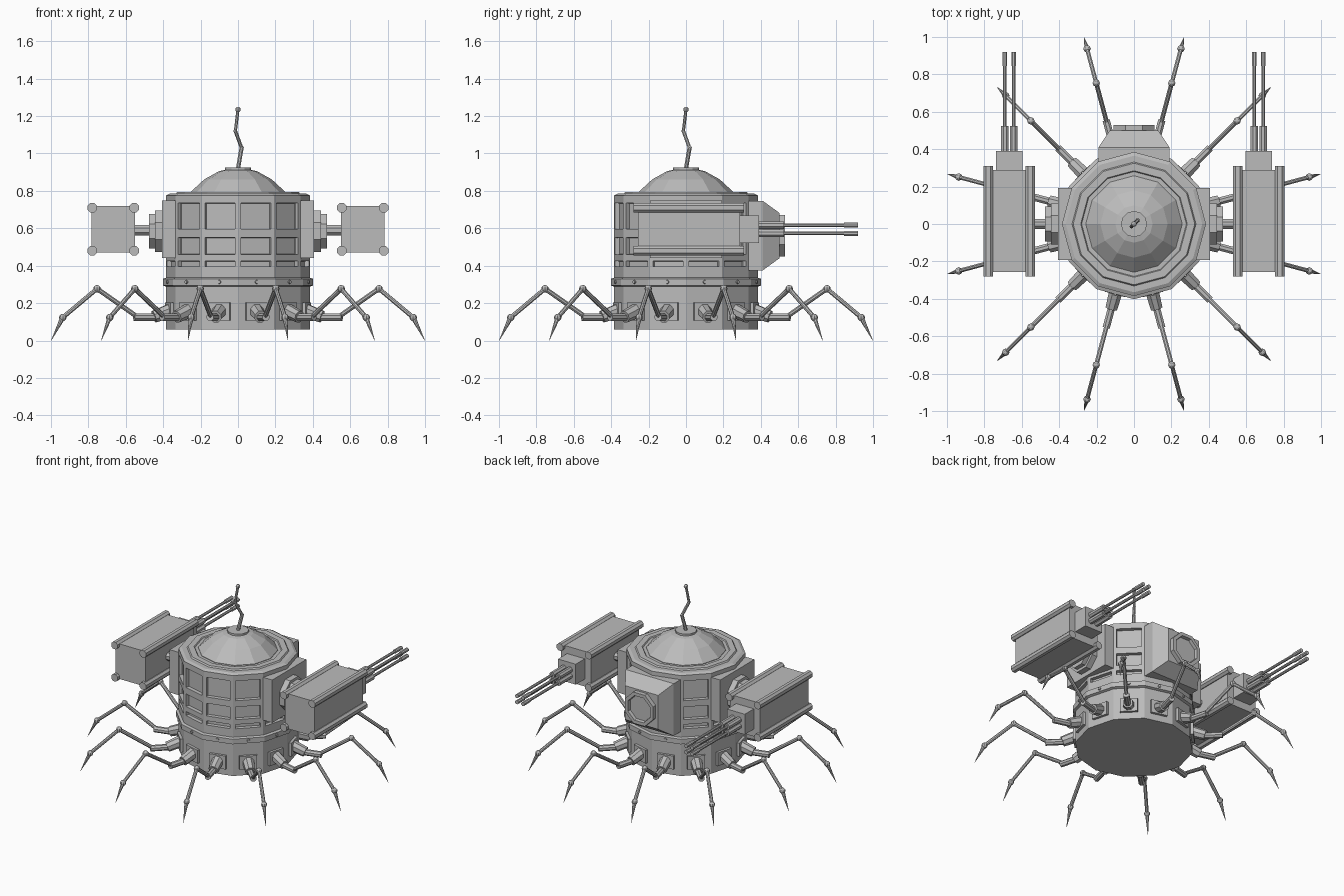
import bpy, bmesh, math
from mathutils import Vector, Matrix

if "Cube" in bpy.data.objects:
    bpy.data.objects.remove(bpy.data.objects["Cube"])

grey = bpy.data.materials.new("plain grey")
grey.diffuse_color = (0.5, 0.5, 0.5, 1)
grey.use_nodes = True
grey.node_tree.nodes["Principled BSDF"].inputs["Base Color"].default_value = grey.diffuse_color


def finish(name, bm):
    bmesh.ops.recalc_face_normals(bm, faces=bm.faces[:])
    me = bpy.data.meshes.new(name)
    bm.to_mesh(me)
    bm.free()
    me.materials.append(grey)
    ob = bpy.data.objects.new(name, me)
    bpy.context.collection.objects.link(ob)
    return ob


def add_box(bm, c, size, bevel=0):
    r = bmesh.ops.create_cube(bm, size=1, matrix=Matrix.Translation(c) @ Matrix.Diagonal((*size, 1)))
    if bevel:
        edges = {e for v in r["verts"] for e in v.link_edges if abs((e.verts[0].co - e.verts[1].co).y) > 0.1}
        bmesh.ops.bevel(bm, geom=list(edges), offset=bevel, segments=1, affect='EDGES')


def add_rod(bm, a, b, r1, r2=None, n=8):
    a, b = Vector(a), Vector(b)
    d = b - a
    m = Matrix.Translation((a + b) / 2) @ d.to_track_quat('Z', 'Y').to_matrix().to_4x4() @ Matrix.Rotation(math.pi / n, 4, 'Z')
    bmesh.ops.create_cone(bm, cap_ends=True, segments=n, radius1=r1,
                          radius2=r1 if r2 is None else r2, depth=d.length, matrix=m)


def add_ball(bm, c, r):
    bmesh.ops.create_uvsphere(bm, u_segments=8, v_segments=6, radius=r, matrix=Matrix.Translation(c))


def lathe(name, profile, n=12):
    bm = bmesh.new()
    rings = [[bm.verts.new((r * math.cos(math.tau * i / n), r * math.sin(math.tau * i / n), z))
              for i in range(n)] for r, z in profile]
    for lo, hi in zip(rings, rings[1:]):
        for i in range(n):
            j = (i + 1) % n
            bm.faces.new((lo[i], lo[j], hi[j], hi[i]))
    bm.faces.new(rings[0][::-1])
    bm.faces.new(rings[-1])
    return finish(name, bm)


# lower hull, riveted belt, roof rims and dome
lathe("lower_hull", [(0.385, 0.06), (0.385, 0.30)])
lathe("belt", [(0.385, 0.288), (0.402, 0.294), (0.402, 0.33), (0.385, 0.336)])
lathe("roof_edge", [(0.385, 0.775), (0.365, 0.785), (0.2, 0.785)])
lathe("roof_rim", [(0.335, 0.78), (0.325, 0.794), (0.285, 0.794), (0.28, 0.787), (0.2, 0.787)])
lathe("dome", [(0.258, 0.78), (0.258, 0.79), (0.18, 0.862), (0.1, 0.906), (0.07, 0.912), (0.07, 0.925)])

# upper hull: twelve sides, each with three recessed windows
bm = bmesh.new()
levels = [0.33, 0.395, 0.425, 0.46, 0.55, 0.595, 0.735, 0.776]
R, rim = 0.385, 0.09
outline = []
for i in range(12):
    a, b = (Vector((R * math.cos(math.radians(30 * k)), R * math.sin(math.radians(30 * k)), 0)) for k in (i, i + 1))
    outline += [a, a.lerp(b, rim), a.lerp(b, 1 - rim)]
rings = [[bm.verts.new((p.x, p.y, z)) for p in outline] for z in levels]
windows = []
for k in range(len(levels) - 1):
    for i in range(36):
        j = (i + 1) % 36
        f = bm.faces.new((rings[k][i], rings[k][j], rings[k + 1][j], rings[k + 1][i]))
        if i % 3 == 1 and k % 2 == 1:
            windows.append(f)
bm.normal_update()
bmesh.ops.inset_individual(bm, faces=windows, thickness=0.002, depth=-0.025)
bm.faces.new(rings[0][::-1])
bm.faces.new(rings[-1])
finish("upper_hull", bm)

# belt rivets, leg sockets and twelve legs
rivets, sockets, legs = bmesh.new(), bmesh.new(), bmesh.new()
for i in range(12):
    t = math.radians(15 + 30 * i)

    def P(r, z):
        return (r * math.cos(t), r * math.sin(t), z)
    add_rod(rivets, P(0.38, 0.313), P(0.396, 0.313), 0.012, 0.009)
    r = bmesh.ops.create_cube(sockets, size=1, matrix=Matrix.Rotation(t, 4, 'Z')
                              @ Matrix.Translation((0.375, 0, 0.155)) @ Matrix.Diagonal((0.03, 0.115, 0.095, 1)))
    add_rod(sockets, P(0.36, 0.165), P(0.465, 0.127), 0.04, 0.034)
    add_rod(legs, P(0.43, 0.125), P(0.575, 0.125), 0.021)
    add_rod(legs, P(0.55, 0.122), P(0.78, 0.277), 0.013)
    add_ball(legs, P(0.78, 0.277), 0.02)
    add_rod(legs, P(0.78, 0.277), P(0.97, 0.123), 0.012)
    add_ball(legs, P(0.97, 0.123), 0.02)
    add_rod(legs, P(0.97, 0.123), P(1.034, 0.0), 0.014, 0.0008)
finish("belt_rivets", rivets)
finish("leg_sockets", sockets)
finish("legs", legs)

# rear housing with an eight-sided porthole
bm = bmesh.new()
sections = [(0.30, 0.19, 0.375, 0.747), (0.41, 0.19, 0.375, 0.747), (0.50, 0.13, 0.44, 0.682)]
loops = [[bm.verts.new((x, y, z)) for x, z in ((-w, lo), (w, lo), (w, hi), (-w, hi))] for y, w, lo, hi in sections]
for A, B in zip(loops, loops[1:]):
    for i in range(4):
        bm.faces.new((A[i], A[(i + 1) % 4], B[(i + 1) % 4], B[i]))
bm.faces.new(loops[0])
bm.faces.new(loops[-1])
finish("rear_housing", bm)
bm = bmesh.new()
add_rod(bm, (0, 0.48, 0.56), (0, 0.53, 0.56), 0.12)
bm.normal_update()
front = [f for f in bm.faces if f.normal.y > 0.9]
bmesh.ops.inset_individual(bm, faces=front, thickness=0.025, depth=0)
bmesh.ops.inset_individual(bm, faces=front, thickness=0.004, depth=-0.022)
finish("rear_porthole", bm)

# side mounts and four-barrel guns
for side, s in (("left", -1), ("right", 1)):
    bm = bmesh.new()
    add_box(bm, (s * 0.355, 0, 0.595), (0.1, 0.385, 0.305))
    add_rod(bm, (s * 0.39, 0, 0.585), (s * 0.445, 0, 0.585), 0.12)
    add_rod(bm, (s * 0.44, 0, 0.585), (s * 0.475, 0, 0.585), 0.1)
    add_rod(bm, (s * 0.47, 0, 0.59), (s * 0.57, 0, 0.59), 0.03)
    finish(side + "_gun_mount", bm)

    cx, cz = s * 0.667, 0.595
    bm = bmesh.new()
    add_box(bm, (cx, 0.015, cz), (0.235, 0.545, 0.25))
    add_box(bm, (cx, 0.33, cz), (0.14, 0.12, 0.145))
    finish(side + "_gun_body", bm)
    rails, barrels = bmesh.new(), bmesh.new()
    for i in (-1, 1):
        for j in (-1, 1):
            add_box(rails, (cx + i * 0.112, 0.015, cz + j * 0.115), (0.05, 0.59, 0.05), 0.014)
            x, z = cx + i * 0.024, cz + j * 0.022
            add_rod(barrels, (x, 0.38, z), (x, 0.525, z), 0.021)
            add_rod(barrels, (x, 0.5, z), (x, 0.9, z), 0.01)
            add_rod(barrels, (x, 0.845, z), (x, 0.92, z), 0.014)
    finish(side + "_gun_rails", rails)
    finish(side + "_gun_barrels", barrels)

# crooked antenna
bm = bmesh.new()
pts = [(0, 0, 0.92), (0.019, 0.019, 1.03), (-0.014, -0.014, 1.12), (0, 0, 1.235)]
for a, b, r in zip(pts, pts[1:], (0.012, 0.01, 0.009)):
    add_rod(bm, a, b, r)
    add_ball(bm, b, r)
add_ball(bm, pts[-1], 0.015)
finish("antenna", bm)
